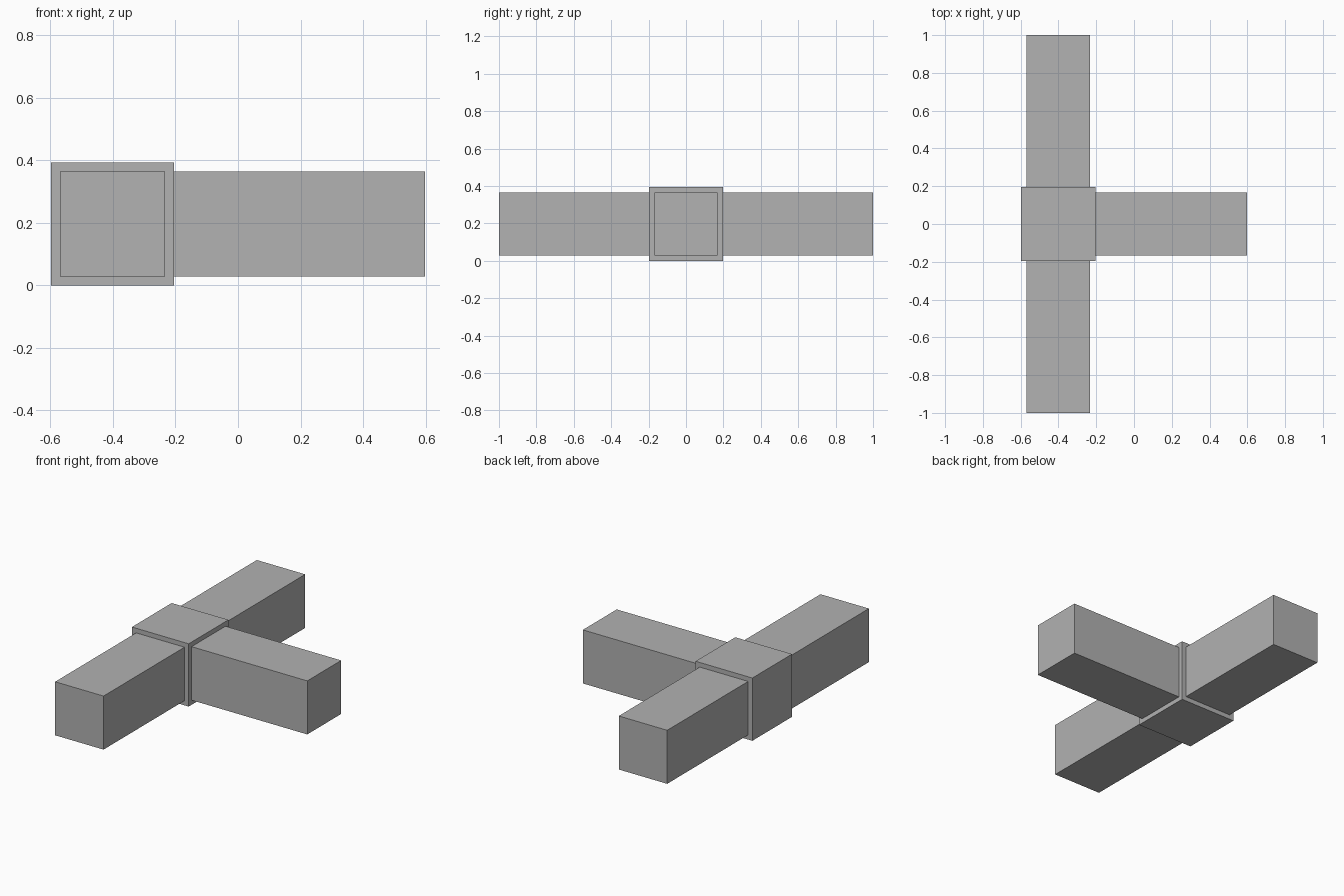
import bpy
from mathutils import Vector

# Remove the default cube
default = bpy.data.objects.get("Cube")
if default:
    bpy.data.objects.remove(default, do_unlink=True)

# Single grey material
GREY = (0.445, 0.445, 0.445, 1.0)
grey = bpy.data.materials.new("plain grey")
grey.use_nodes = True
grey.diffuse_color = GREY
grey.node_tree.nodes["Principled BSDF"].inputs["Base Color"].default_value = GREY

HUB = 0.394      # hub cube side
ARM = 0.336      # arm thickness
REACH = 1.0      # hub centre to arm end
CENTRE = Vector((-0.4015, 0, HUB / 2))


def box(name, centre, size):
    bpy.ops.mesh.primitive_cube_add(size=1, location=centre)
    obj = bpy.context.object
    obj.name = name
    obj.scale = size
    bpy.ops.object.transform_apply(location=False, rotation=False, scale=True)
    obj.data.materials.append(grey)
    return obj


# Central hub
box("hub", CENTRE, (HUB, HUB, HUB))

# Three arms starting at the hub faces
length = REACH - HUB / 2
arms = {"front_arm": (0, -1, 0), "back_arm": (0, 1, 0), "left_arm": (1, 0, 0)}
for name, axis in arms.items():
    direction = Vector(axis)
    size = [length if component else ARM for component in axis]
    box(name, CENTRE + direction * (HUB + length) / 2, size)
